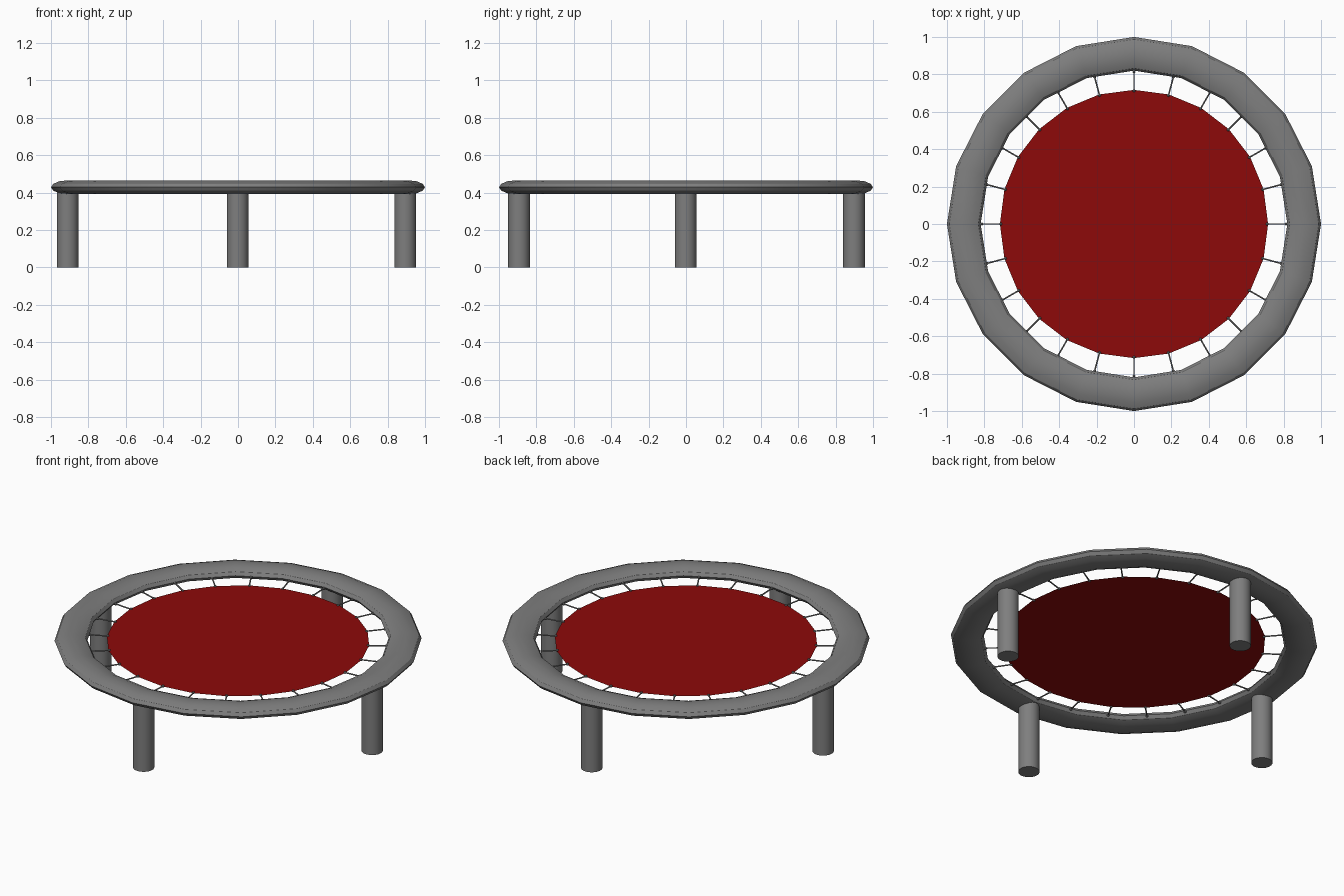
import bpy
import math
from mathutils import Vector

if "Cube" in bpy.data.objects:
    bpy.data.objects.remove(bpy.data.objects["Cube"])

RING_SIDES, SPRINGS = 20, 24
RING_Z, MAT_Z = 0.429, 0.42


def material(name, rgb):
    m = bpy.data.materials.new(name)
    m.diffuse_color = (*rgb, 1)
    m.use_nodes = True
    m.node_tree.nodes["Principled BSDF"].inputs["Base Color"].default_value = m.diffuse_color
    return m


RED = material("dark_red", (0.27, 0.003, 0.003))
GREY = material("dark_grey", (0.21, 0.21, 0.21))


def finish(name, mat=GREY, smooth=True):
    ob = bpy.context.object
    ob.name = name
    ob.data.materials.append(mat)
    bpy.ops.object.transform_apply(location=False, rotation=True, scale=True)
    if smooth:
        bpy.ops.object.shade_smooth_by_angle(angle=math.radians(30))


# Padded frame: flattened 20-sided torus
bpy.ops.mesh.primitive_torus_add(major_segments=RING_SIDES, minor_segments=12,
                                 major_radius=0.91, minor_radius=0.09,
                                 location=(0, 0, RING_Z))
bpy.context.object.scale = (1, 1, 0.41)
finish("frame_ring")

# Jumping mat with one corner per spring
bpy.ops.mesh.primitive_circle_add(vertices=SPRINGS, radius=0.717, fill_type='NGON',
                                  location=(0, 0, MAT_Z))
finish("jumping_mat", RED, False)

# Four legs, one on each axis
legs = {"front_leg": (-0.002, -0.893), "back_leg": (-0.002, 0.898),
        "left_leg": (-0.911, -0.002), "right_leg": (0.894, -0.002)}
for name, (x, y) in legs.items():
    bpy.ops.mesh.primitive_cylinder_add(vertices=32, radius=0.058, depth=0.42,
                                        location=(x, y, 0.21))
    finish(name)

# Springs from mat corners to the frame, with a small knob at each end
for i in range(SPRINGS):
    a = math.tau * i / SPRINGS
    d = Vector((math.cos(a), math.sin(a), 0))
    p = d * 0.712 + Vector((0, 0, MAT_Z))
    q = d * 0.813 + Vector((0, 0, MAT_Z + 0.004))
    bpy.ops.mesh.primitive_cylinder_add(vertices=8, radius=0.004, depth=(q - p).length,
                                        location=(p + q) / 2)
    bpy.context.object.rotation_euler = (q - p).to_track_quat('Z', 'Y').to_euler()
    finish(f"spring_{i + 1}")
    for end, c in (("inner", p), ("outer", q)):
        bpy.ops.mesh.primitive_uv_sphere_add(segments=8, ring_count=6, radius=0.008,
                                             location=c)
        finish(f"spring_{end}_knob_{i + 1}")
